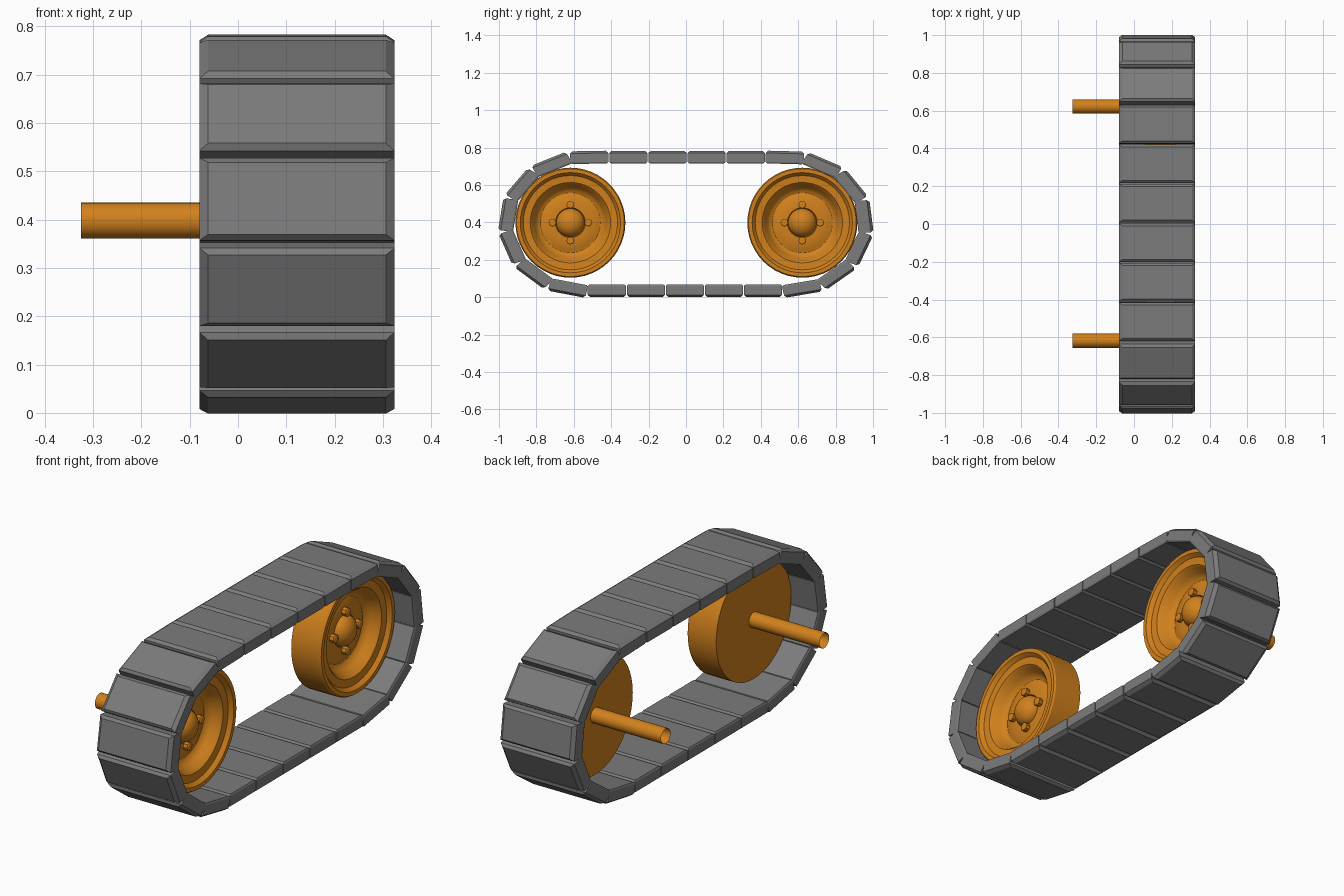
import bpy, bmesh, math

if "Cube" in bpy.data.objects:
    bpy.data.objects.remove(bpy.data.objects["Cube"])


def material(name, r, g, b):
    m = bpy.data.materials.new(name)
    m.diffuse_color = (r, g, b, 1)
    m.use_nodes = True
    m.node_tree.nodes["Principled BSDF"].inputs["Base Color"].default_value = m.diffuse_color
    return m


orange = material("orange_paint", 0.64, 0.22, 0.012)
dark_grey = material("dark_grey_rubber", 0.2, 0.2, 0.2)


def make_object(name, bm, mat, smooth=False):
    bmesh.ops.recalc_face_normals(bm, faces=bm.faces)
    me = bpy.data.meshes.new(name)
    bm.to_mesh(me)
    bm.free()
    ob = bpy.data.objects.new(name, me)
    bpy.context.collection.objects.link(ob)
    me.materials.append(mat)
    if smooth:
        bpy.ops.object.select_all(action='DESELECT')
        ob.select_set(True)
        bpy.context.view_layer.objects.active = ob
        bpy.ops.object.shade_smooth_by_angle(angle=math.radians(30))
    return ob


# Track: evenly spaced links round a stadium path, stretched lengthwise
LINKS, R, HALF, ZC, STRETCH = 23, 0.357, 0.455, 0.3915, 1.183
X_MID, HALF_W = 0.122, 0.202
PERIM = 4 * HALF + 2 * math.pi * R
PITCH = PERIM / LINKS


def stadium(s):
    """Position (y, z) at arc length s, clockwise from the top centre."""
    s %= PERIM
    arc = math.pi * R
    if s < HALF:
        return s, R
    s -= HALF
    if s < arc:
        return HALF + R * math.sin(s / R), R * math.cos(s / R)
    s -= arc
    if s < 2 * HALF:
        return HALF - s, -R
    s -= 2 * HALF
    if s < arc:
        return -HALF - R * math.sin(s / R), -R * math.cos(s / R)
    return s - arc - HALF, R


def track_link(i):
    # Each link lies along a chord of the path
    s = 0.093 + i * PITCH
    (ya, za), (yb, zb) = stadium(s - PITCH * 0.35), stadium(s + PITCH * 0.35)
    y0, z0 = (ya + yb) / 2, (za + zb) / 2
    a = math.atan2(za - zb, yb - ya)
    half_l = PITCH / 2 - 0.002
    bm = bmesh.new()
    rings = []
    # (height, end inset, side inset) from inner face to outer face
    for h, end, side in ((-0.034, 0.008, 0.004), (-0.026, 0, 0),
                         (0.022, 0, 0), (0.034, 0.011, 0.018)):
        ring = []
        for sx, sy in ((-1, -1), (1, -1), (1, 1), (-1, 1)):
            t = sy * (half_l - end)
            y = y0 + t * math.cos(a) + h * math.sin(a)
            z = z0 - t * math.sin(a) + h * math.cos(a)
            ring.append(bm.verts.new((X_MID + sx * (HALF_W - side), y * STRETCH, ZC + z)))
        rings.append(ring)
    for lo, hi in zip(rings, rings[1:]):
        for k in range(4):
            n = (k + 1) % 4
            bm.faces.new((lo[k], lo[n], hi[n], hi[k]))
    bm.faces.new(rings[0][::-1])
    bm.faces.new(rings[-1])
    make_object(f"track_link_{i + 1}", bm, dark_grey)


for i in range(LINKS):
    track_link(i)


def lathe(name, profile, y, z, steps=48):
    """Spin (x, radius) points round an axis parallel to x."""
    bm = bmesh.new()
    vs = [bm.verts.new((x, y, z + r)) for x, r in profile]
    es = [bm.edges.new(p) for p in zip(vs, vs[1:])]
    bmesh.ops.spin(bm, geom=vs + es, cent=(0, y, z), axis=(1, 0, 0),
                   angle=2 * math.pi, steps=steps)
    bmesh.ops.remove_doubles(bm, verts=bm.verts, dist=0.0002)
    return make_object(name, bm, orange, True)


WHEEL = [(0.062, 0), (0.062, 0.294), (0.212, 0.294), (0.222, 0.288), (0.222, 0.268),
         (0.203, 0.252), (0.2, 0.215), (0.19, 0.205), (0.158, 0.19), (0.138, 0.172),
         (0.134, 0.16), (0.138, 0.145), (0.146, 0.125), (0.146, 0.08), (0.138, 0.076)]
DOME = [(0.138 + 0.06 * math.sin(t * math.pi / 16), 0.076 * math.cos(t * math.pi / 16))
        for t in range(1, 9)]
AXLE_R, WZ = 0.0375, 0.398

for label, y in (("front", -0.618), ("rear", 0.622)):
    # Dished wheel with a domed hub
    lathe(f"{label}_wheel", WHEEL + DOME, y, WZ)
    # Open-ended axle
    lathe(f"{label}_axle", [(-0.325, AXLE_R), (0.063, AXLE_R)], y, WZ, 24)
    # Wheel bolts
    for k in range(4):
        a = k * math.pi / 2
        lathe(f"{label}_wheel_bolt_{k + 1}",
              [(0.138, 0.021), (0.168, 0.021), (0.172, 0.015), (0.172, 0)],
              y + 0.096 * math.cos(a), WZ + 0.096 * math.sin(a), 8)
